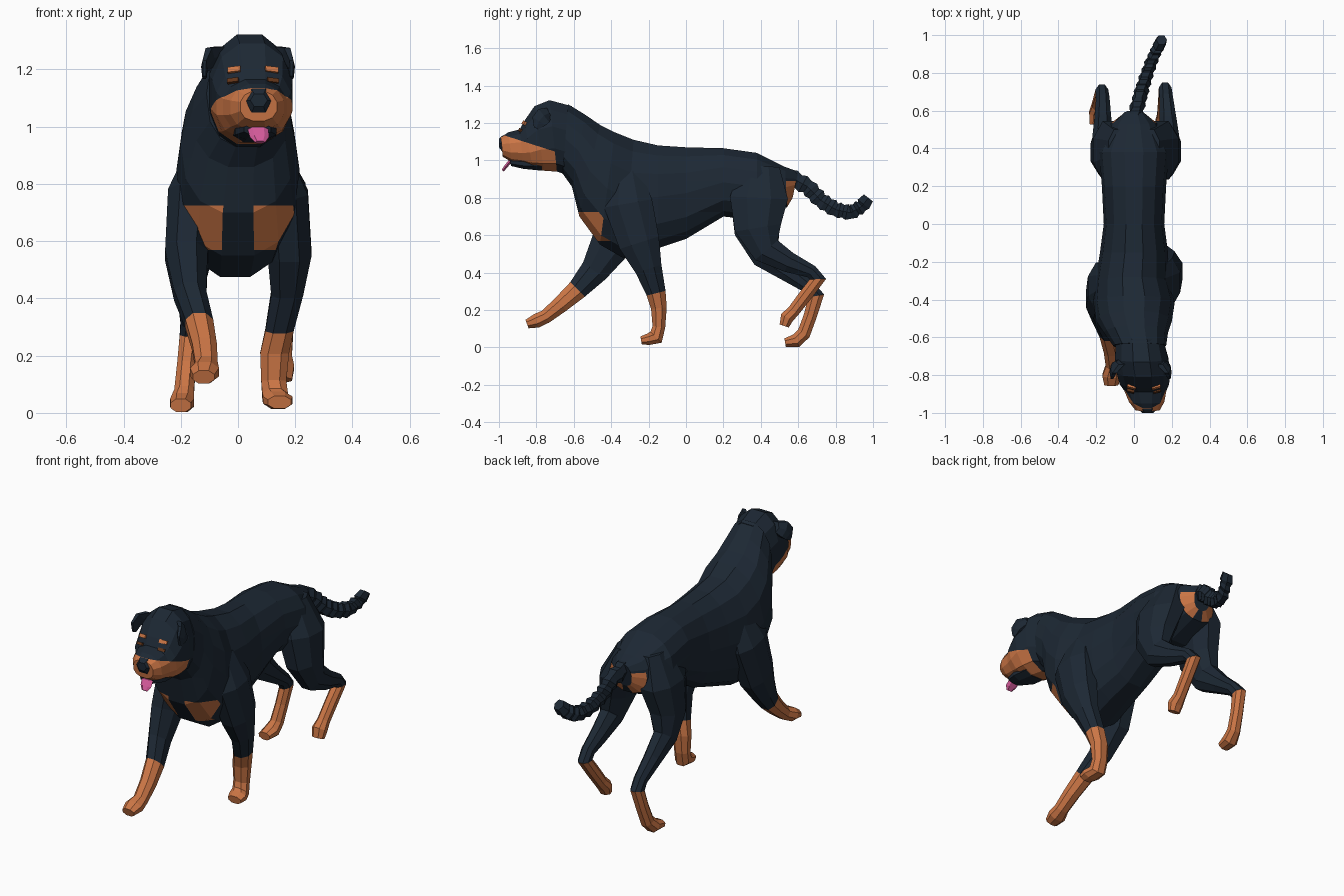
import bpy, bmesh, math
from mathutils import Vector


def material(name, rgb):
    m = bpy.data.materials.new(name)
    m.diffuse_color = (*rgb, 1)
    return m


DARK = material("dark_coat", (0.012, 0.021, 0.034))
TAN = material("tan_marking", (0.60, 0.18, 0.06))
PINK = material("pink", (0.65, 0.10, 0.32))
BROWN = material("brown", (0.12, 0.035, 0.01))


def finish(name, bm, mats):
    bmesh.ops.recalc_face_normals(bm, faces=bm.faces[:])
    me = bpy.data.meshes.new(name)
    bm.to_mesh(me)
    bm.free()
    for m in mats:
        me.materials.append(m)
    ob = bpy.data.objects.new(name, me)
    bpy.context.collection.objects.link(ob)
    return ob


def loft(name, rings, sides=12, mats=(DARK, TAN), tan_from=99, cuts=(), marked=None, low=1.0):
    """Skin rings given as (centre x, top y, top z, bottom y, bottom z, half width).
    low < 1 squares off the underside; cuts are planes bounding the marked colour."""
    bm = bmesh.new()
    loops = []
    for cx, ty, tz, by, bz, w in rings:
        mid = Vector((cx, (ty + by) / 2, (tz + bz) / 2))
        half = Vector((0, (ty - by) / 2, (tz - bz) / 2))
        loop = []
        for k in range(sides):
            a = (k + 0.5) * math.tau / sides
            s = math.copysign(abs(math.sin(a)) ** 0.88, math.sin(a))
            c = math.cos(a) / math.cos(math.pi / sides)
            c = c if c > 0 else -abs(c) ** low
            co = mid + Vector((w * s, 0, 0)) + half * c
            co.z = max(co.z, 0)
            loop.append(bm.verts.new(co))
        loops.append(loop)
    bm.faces.new(loops[0])
    bm.faces.new(loops[-1]).material_index = int(tan_from < 99)
    for i, (a, b) in enumerate(zip(loops, loops[1:])):
        for k in range(sides):
            j = (k + 1) % sides
            bm.faces.new((a[k], a[j], b[j], b[k])).material_index = int(i >= tan_from)
    for co, no in cuts:
        bmesh.ops.bisect_plane(bm, geom=bm.verts[:] + bm.edges[:] + bm.faces[:],
                               plane_co=co, plane_no=no)
    if marked:
        for f in bm.faces:
            f.material_index = int(marked(f.calc_center_median()))
    return finish(name, bm, mats)


def limb(name, path, tan_from=99, sides=8, **kw):
    """Tube along (x, y, z, half width, half depth) points."""
    rings = []
    for i, (x, y, z, w, r) in enumerate(path):
        t = Vector((0, 0, 0))
        for a, b in ((i - 1, i), (i, i + 1)):
            if a >= 0 and b < len(path):
                t += Vector((0, path[b][1] - path[a][1], path[b][2] - path[a][2])).normalized()
        v = Vector((1, 0, 0)).cross(t.normalized()) * r
        rings.append((x, y + v.y, z + v.z, y - v.y, z - v.z, w))
    return loft(name, rings, sides, tan_from=tan_from, **kw)


# Torso and neck, rump to nape, with chest and rump patches
UP = (0, 0, 1)
loft("body", [
    (0, 0.60, 0.94, 0.57, 0.80, 0.055),
    (0, 0.53, 0.965, 0.54, 0.75, 0.12),
    (0, 0.38, 1.04, 0.38, 0.68, 0.185),
    (0, 0.20, 1.065, 0.20, 0.70, 0.17),
    (0, 0.00, 1.07, 0.00, 0.58, 0.16),
    (0, -0.15, 1.08, -0.15, 0.53, 0.18),
    (-0.01, -0.28, 1.11, -0.33, 0.475, 0.195),
    (0, -0.38, 1.15, -0.46, 0.55, 0.215),
    (0, -0.46, 1.19, -0.57, 0.70, 0.20),
    (0.01, -0.54, 1.245, -0.61, 0.86, 0.17),
    (0.03, -0.63, 1.30, -0.66, 0.93, 0.14),
], 14, cuts=[((0, 0, 0.725), UP), ((0, 0, 0.57), UP), ((0, 0, 0.89), UP)], low=0.8,
    marked=lambda c: (c.y < -0.42 and 0.57 < c.z < 0.725 and 0.03 < abs(c.x) < 0.195)
    or (c.y > 0.545 and c.z < 0.89 and abs(c.x) > 0.02))

# Head and muzzle, turned slightly aside, with a tan lip band
LIP, LIP_NORMAL = Vector((0, -0.85, 1.095)), Vector((0, 0.08, 0.25))
loft("head", [
    (0.03, -0.61, 1.29, -0.63, 0.92, 0.13),
    (0.04, -0.73, 1.322, -0.69, 0.94, 0.145),
    (0.05, -0.81, 1.29, -0.76, 0.945, 0.145),
    (0.055, -0.865, 1.21, -0.82, 0.96, 0.135),
    (0.06, -0.89, 1.165, -0.87, 0.98, 0.115),
    (0.067, -0.95, 1.15, -0.93, 0.99, 0.096),
    (0.072, -0.99, 1.125, -0.98, 1.02, 0.066),
], cuts=[(LIP, LIP_NORMAL)], low=0.8,
    marked=lambda c: c.y < -0.70 and (c - LIP).dot(LIP_NORMAL) < 0)

loft("nose", [(0.07, -0.95, 1.145, -0.95, 1.05, 0.045),
              (0.072, -0.985, 1.13, -0.985, 1.05, 0.045),
              (0.073, -1.0, 1.115, -1.0, 1.07, 0.03)], 6)
loft("lower_jaw", [(0.055, -0.77, 1.02, -0.77, 0.945, 0.08),
                   (0.062, -0.87, 1.01, -0.87, 0.955, 0.078),
                   (0.068, -0.945, 1.01, -0.935, 0.97, 0.05)], 8)
limb("tongue", [(0.068, -0.88, 1.005, 0.035, 0.01), (0.07, -0.945, 0.99, 0.036, 0.01),
                (0.075, -0.965, 0.965, 0.034, 0.009), (0.077, -0.98, 0.945, 0.018, 0.007)],
     sides=6, mats=(PINK,))

# Ears, brow spots and eyes on both sides of the head
for side, word in ((-1, "left"), (1, "right")):
    ear = [(0.10, -0.73, 1.255, 0.03, 0.028), (0.137, -0.76, 1.24, 0.02, 0.045),
           (0.152, -0.785, 1.21, 0.012, 0.042), (0.152, -0.80, 1.172, 0.008, 0.014)]
    limb(word + "_ear", [(0.035 + side * x, y, z, w, r) for x, y, z, w, r in ear], sides=6)
    for part, off, y, z, size, mat in (
            ("brow_spot", 0.063, -0.857, 1.195, (0.046, 0.03, 0.02), TAN),
            ("eye", 0.068, -0.88, 1.158, (0.04, 0.025, 0.016), BROWN)):
        bm = bmesh.new()
        bmesh.ops.create_cube(bm, size=1)
        bmesh.ops.scale(bm, vec=size, verts=bm.verts)
        ob = finish(f"{word}_{part}", bm, (mat,))
        ob.location = (0.052 + side * off, y, z)
        ob.rotation_euler = (-0.5, side * 0.12, side * 0.25)

# Standing front leg
limb("right_front_leg", [
    (0.12, -0.32, 0.94, 0.05, 0.08), (0.165, -0.31, 0.77, 0.085, 0.13),
    (0.18, -0.25, 0.56, 0.082, 0.11), (0.172, -0.20, 0.42, 0.06, 0.072),
    (0.145, -0.16, 0.29, 0.053, 0.052), (0.128, -0.145, 0.21, 0.054, 0.042),
    (0.125, -0.145, 0.11, 0.047, 0.034), (0.13, -0.16, 0.055, 0.048, 0.042),
    (0.14, -0.20, 0.044, 0.055, 0.031), (0.145, -0.24, 0.037, 0.044, 0.022)], 4)

# Reaching front leg
limb("left_front_leg", [
    (-0.12, -0.30, 0.94, 0.05, 0.08), (-0.165, -0.33, 0.77, 0.085, 0.13),
    (-0.18, -0.40, 0.55, 0.08, 0.11), (-0.167, -0.49, 0.41, 0.06, 0.075),
    (-0.135, -0.58, 0.31, 0.052, 0.055), (-0.117, -0.67, 0.23, 0.046, 0.045),
    (-0.11, -0.75, 0.165, 0.042, 0.037), (-0.117, -0.80, 0.142, 0.054, 0.038),
    (-0.12, -0.85, 0.125, 0.04, 0.024)], 4)

# Lifted hind leg
limb("right_hind_leg", [
    (0.08, 0.40, 0.97, 0.06, 0.10), (0.138, 0.39, 0.80, 0.105, 0.155),
    (0.17, 0.385, 0.64, 0.085, 0.125), (0.185, 0.43, 0.52, 0.06, 0.08),
    (0.18, 0.55, 0.455, 0.048, 0.055), (0.17, 0.67, 0.405, 0.038, 0.036),
    (0.165, 0.705, 0.365, 0.036, 0.044), (0.16, 0.64, 0.28, 0.035, 0.035),
    (0.155, 0.575, 0.195, 0.035, 0.033), (0.155, 0.54, 0.16, 0.044, 0.036),
    (0.155, 0.525, 0.115, 0.036, 0.026)], 6)

# Grounded hind leg
limb("left_hind_leg", [
    (-0.08, 0.40, 0.97, 0.06, 0.10), (-0.123, 0.39, 0.80, 0.10, 0.155),
    (-0.15, 0.38, 0.62, 0.085, 0.12), (-0.165, 0.43, 0.49, 0.06, 0.08),
    (-0.165, 0.55, 0.40, 0.048, 0.052), (-0.165, 0.66, 0.32, 0.038, 0.036),
    (-0.17, 0.695, 0.275, 0.036, 0.044), (-0.18, 0.665, 0.17, 0.035, 0.035),
    (-0.188, 0.63, 0.075, 0.037, 0.036), (-0.195, 0.59, 0.036, 0.045, 0.037),
    (-0.2, 0.53, 0.026, 0.038, 0.023)], 6)

# Thick ridged tail
spine = [Vector(p) for p in ((0.0, 0.55, 0.915), (0.025, 0.65, 0.86), (0.045, 0.72, 0.787),
                             (0.07, 0.80, 0.737), (0.10, 0.88, 0.72), (0.13, 0.94, 0.755),
                             (0.146, 0.975, 0.80))]
tail = []
for i, (a, b) in enumerate(zip(spine, spine[1:])):
    for j in range(4 if i < 5 else 2):
        p = a.lerp(b, j / 4)
        r = (0.049 - 0.002 * i) * (1 if j % 2 else 0.78)
        tail.append((*p, r * 0.9, r))
tail.append((*spine[-1], 0.028, 0.03))
limb("tail", tail, sides=6)
